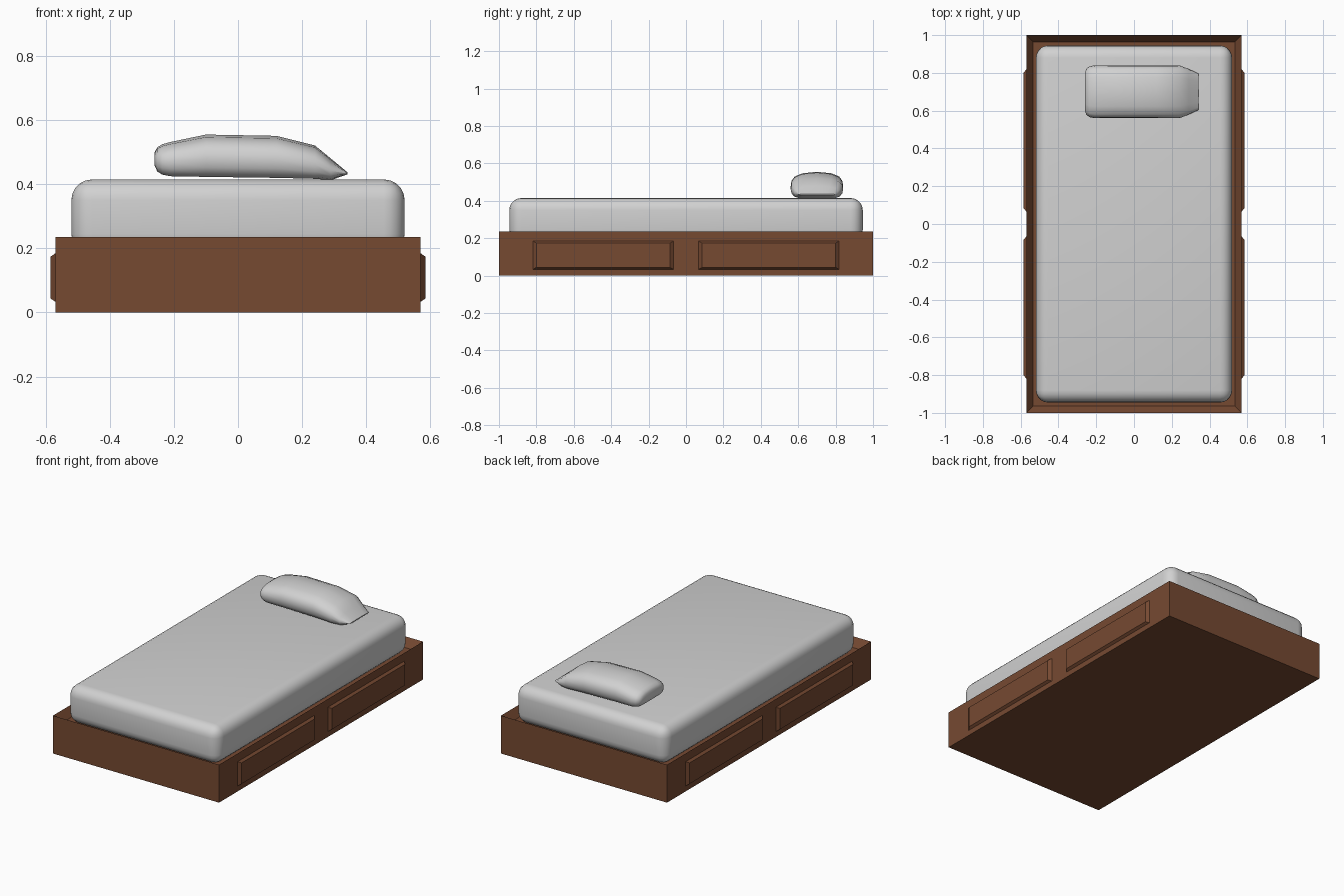
import bpy, bmesh, math

if "Cube" in bpy.data.objects:
    bpy.data.objects.remove(bpy.data.objects["Cube"])


def material(name, rgb):
    m = bpy.data.materials.new(name)
    m.diffuse_color = (*rgb, 1)
    m.use_nodes = True
    m.node_tree.nodes["Principled BSDF"].inputs["Base Color"].default_value = m.diffuse_color
    return m


wood = material("brown wood", (0.18, 0.067, 0.031))
fabric = material("grey fabric", (0.64, 0.64, 0.64))


def finish(name, bm, mat, smooth=None):
    bmesh.ops.recalc_face_normals(bm, faces=bm.faces)
    me = bpy.data.meshes.new(name)
    bm.to_mesh(me)
    bm.free()
    ob = bpy.data.objects.new(name, me)
    bpy.context.collection.objects.link(ob)
    me.materials.append(mat)
    if smooth:
        bpy.ops.object.select_all(action='DESELECT')
        ob.select_set(True)
        bpy.context.view_layer.objects.active = ob
        bpy.ops.object.shade_smooth_by_angle(angle=math.radians(smooth))
    return ob


def box(x0, x1, y0, y1, z0, z1):
    bm = bmesh.new()
    bmesh.ops.create_cube(bm, size=1)
    for v in bm.verts:
        v.co = ((x0 + x1) / 2 + v.co.x * (x1 - x0),
                (y0 + y1) / 2 + v.co.y * (y1 - y0),
                (z0 + z1) / 2 + v.co.z * (z1 - z0))
    return bm


# Bed base with a shallow well for the mattress
bm = box(-0.57, 0.57, -1, 1, 0, 0.235)
bm.normal_update()
top = [f for f in bm.faces if f.normal.z > 0.9]
bmesh.ops.inset_region(bm, faces=top, thickness=0.05)
for v in top[0].verts:
    v.co.z = 0.185
finish("bed_base", bm, wood)

# Raised drawer fronts with chamfered rims, two per side
for side, sname in ((1, "right"), (-1, "left")):
    for end, ename in ((1, "back"), (-1, "front")):
        bm = box(0.565, 0.585, 0.06, 0.825, 0.03, 0.188)
        for v in bm.verts:
            if v.co.x > 0.57:
                v.co.y += 0.025 if v.co.y < 0.4 else -0.025
                v.co.z += 0.014 if v.co.z < 0.1 else -0.014
            v.co.x *= side
            v.co.y *= end
        finish(f"drawer_{sname}_{ename}", bm, wood)

# Mattress, rounded on all edges
bm = box(-0.52, 0.52, -0.945, 0.945, 0.18, 0.415)
bmesh.ops.bevel(bm, geom=bm.edges[:], offset=0.065, segments=5,
                profile=0.5, affect='EDGES')
finish("mattress", bm, fabric, 40)

# Pillow: domed cross-section lofted along x, pinched at the right end
half = [(0.72, 0), (0.87, 0.06), (0.97, 0.22), (1, 0.43),
        (0.97, 0.63), (0.85, 0.81), (0.55, 0.94)]
section = half + [(0, 1)] + [(-u, v) for u, v in reversed(half)]
stations = [  # x, half width, bottom, top
    (-0.26, 0.100, 0.458, 0.500), (-0.252, 0.122, 0.440, 0.515),
    (-0.236, 0.134, 0.430, 0.525), (-0.21, 0.140, 0.425, 0.532),
    (-0.10, 0.140, 0.423, 0.555), (0.12, 0.140, 0.420, 0.551),
    (0.24, 0.140, 0.417, 0.521), (0.29, 0.120, 0.413, 0.480),
    (0.342, 0.096, 0.431, 0.437)]
bm = bmesh.new()
rings = [[bm.verts.new((x, 0.70 + u * w, lo + v * (hi - lo))) for u, v in section]
         for x, w, lo, hi in stations]
n = len(section)
for a, b in zip(rings, rings[1:]):
    for i in range(n):
        j = (i + 1) % n
        bm.faces.new((a[i], a[j], b[j], b[i]))
bm.faces.new(rings[0])
bm.faces.new(rings[-1])
finish("pillow", bm, fabric, 50)
